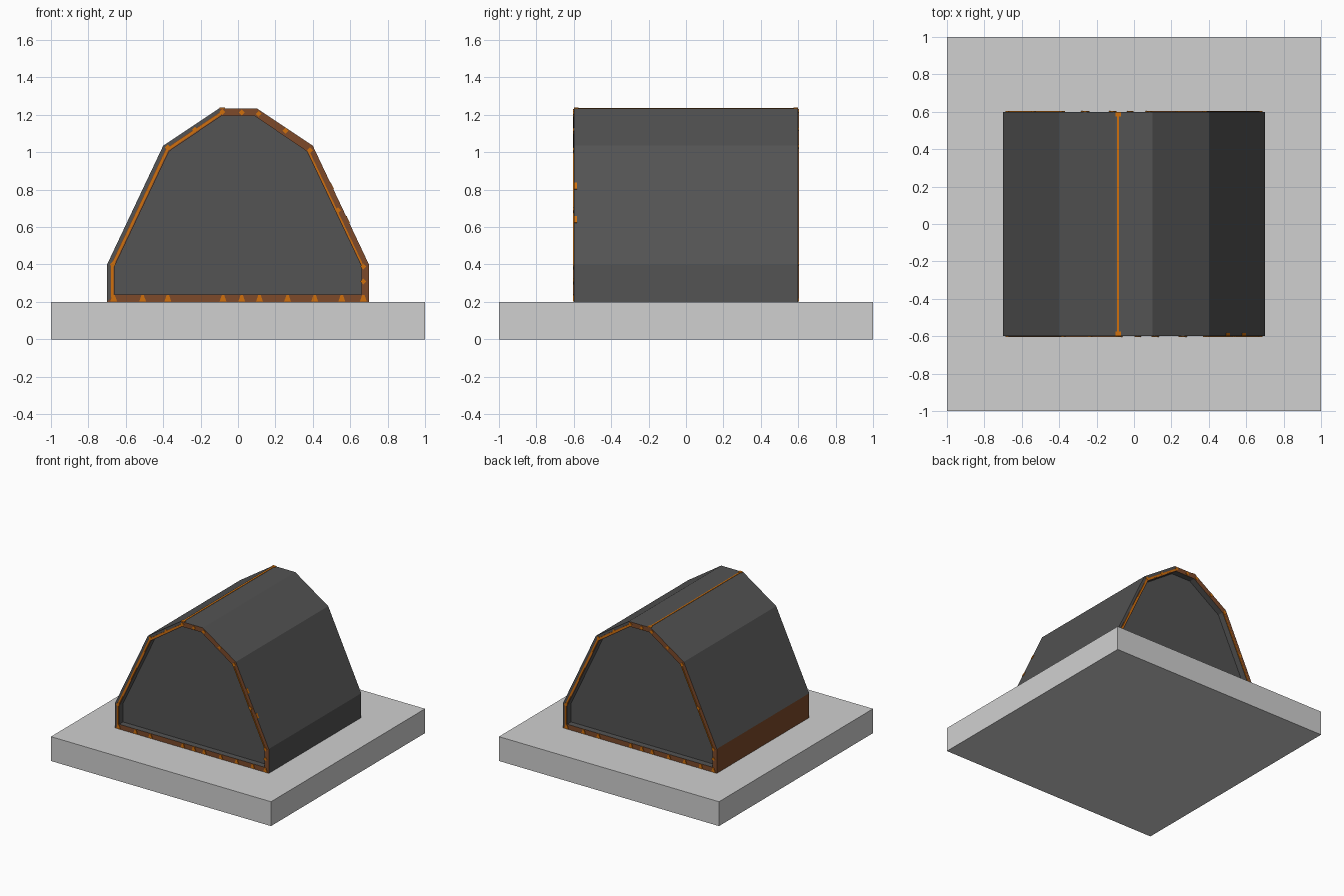
import bpy, bmesh
from mathutils import Vector

if "Cube" in bpy.data.objects:
    bpy.data.objects.remove(bpy.data.objects["Cube"])


def material(name, srgb):
    lin = [((c / 255 + 0.055) / 1.055) ** 2.4 for c in srgb]
    m = bpy.data.materials.new(name)
    m.diffuse_color = (*lin, 1)
    m.use_nodes = True
    m.node_tree.nodes["Principled BSDF"].inputs["Base Color"].default_value = m.diffuse_color
    return m


STONE = material("light grey", (208, 208, 208))
DARK = material("dark grey", (83, 83, 83))
BROWN = material("rust brown", (125, 74, 42))
ORANGE = material("orange", (208, 112, 12))


def finish(bm, name, mats):
    bmesh.ops.recalc_face_normals(bm, faces=bm.faces)
    me = bpy.data.meshes.new(name)
    bm.to_mesh(me)
    bm.free()
    for m in mats:
        me.materials.append(m)
    ob = bpy.data.objects.new(name, me)
    bpy.context.collection.objects.link(ob)
    return ob


# base slab
bm = bmesh.new()
bmesh.ops.create_cube(bm, size=1)
bmesh.ops.scale(bm, vec=(2, 2, 0.2), verts=bm.verts)
bmesh.ops.translate(bm, vec=(0, 0, 0.1), verts=bm.verts)
finish(bm, "base_slab", [STONE])

# outer and inner outlines of the arched body, from bottom right round to bottom left
half_out = [(0.7, 0.2), (0.7, 0.4), (0.4, 1.035), (0.1, 1.235)]
half_in = [(0.66, 0.24), (0.66, 0.39), (0.368, 1.005), (0.088, 1.195)]
mirror = lambda h: h + [(-x, z) for x, z in reversed(h)]
OUT, INN = mirror(half_out), mirror(half_in)
N = len(OUT)
Y, DEPTH = 0.6, 0.05


def end_point(p, s, y=Y):
    """Front end for s = 1, the same turned half round for s = -1."""
    return Vector((s * p[0], -s * y, p[1]))


# arched body with a recessed panel in each end
bm = bmesh.new()
rings = {}
for s in (1, -1):
    outer = [bm.verts.new(end_point(p, s)) for p in OUT]
    inner = [bm.verts.new(end_point(p, s)) for p in INN]
    deep = [bm.verts.new(end_point(p, s, Y - DEPTH)) for p in INN]
    rings[s] = outer
    for i in range(N):
        j = (i + 1) % N
        rim = bm.faces.new((outer[i], outer[j], inner[j], inner[i]))
        rim.material_index = 1 if i in (0, 1, 2, 3, 7) else 0
        bm.faces.new((inner[i], inner[j], deep[j], deep[i]))
    bm.faces.new(deep)
back = rings[-1][::-1]
for i in range(N):
    j = (i + 1) % N
    f = bm.faces.new((rings[1][i], rings[1][j], back[j], back[i]))
    if i == 6:  # low wall on the left
        f.material_index = 1
finish(bm, "arched_body", [DARK, BROWN])


def plate(bm, pts, normal, t=0.003):
    """Thin plate standing on a surface."""
    n = Vector(normal).normalized() * t
    low = [bm.verts.new(Vector(p) - n * 0.3) for p in pts]
    top = [bm.verts.new(Vector(p) + n) for p in pts]
    bm.faces.new(low[::-1])
    bm.faces.new(top)
    for i in range(len(pts)):
        j = (i + 1) % len(pts)
        bm.faces.new((low[i], low[j], top[j], top[i]))


def rim_strip(bm, i, a, b, s, t):
    """Strip along rim side i, from share a to share b of its width."""
    mix = lambda k, f: Vector(OUT[k]).lerp(Vector(INN[k]), f)
    pts = [mix(i, a), mix(i + 1, a), mix(i + 1, b), mix(i, b)]
    plate(bm, [end_point(p, s) for p in pts], (0, -s, 0), t)


# brown inner band and glowing lines on the rims
bands, lines = bmesh.new(), bmesh.new()
for s in (1, -1):
    for i in (4, 5, 6):
        rim_strip(bands, i, 0.45, 1, s, 0.002)
        rim_strip(lines, i, 0.55, 0.85, s, 0.004)
    rim_strip(lines, 1, 0.7, 0.9, s, 0.004)
finish(bands, "rim_band", [BROWN])
finish(lines, "rim_line", [ORANGE])

# small orange spots round the rims
bm = bmesh.new()
spots = [(0.67, 0.31), (0.67, 0.39), (0.535, 0.69), (0.385, 1.01), (0.255, 1.115),
         (0.11, 1.205), (0.02, 1.213), (-0.085, 1.215), (-0.23, 1.12),
         (-0.375, 1.025), (-0.67, 0.4)]
feet = [-0.665, -0.51, -0.375, -0.08, 0.02, 0.115, 0.265, 0.41, 0.555, 0.67]
for s in (1, -1):
    for x, z in spots:
        r = 0.016
        pts = [(x - r, z), (x, z - r), (x + r, z), (x, z + r)]
        plate(bm, [end_point(p, s) for p in pts], (0, -s, 0), 0.005)
    for x in feet:
        pts = [(x - 0.018, 0.203), (x + 0.018, 0.203), (x + 0.006, 0.238), (x - 0.006, 0.238)]
        plate(bm, [end_point(p, s) for p in pts], (0, -s, 0), 0.005)
# two spots lapping over the right slope
for z in (0.64, 0.82):
    ends = [(0.7 - 0.3 * (h - 0.4) / 0.635, h) for h in (z - 0.018, z + 0.018)]
    (x0, z0), (x1, z1) = ends
    plate(bm, [(x0, -0.6, z0), (x0, -0.582, z0), (x1, -0.582, z1), (x1, -0.6, z1)],
          (0.635, 0, 0.3))
finish(bm, "rim_spots", [ORANGE])

# orange line along the ridge with a wider spot at each end
bm = bmesh.new()
for w, y0, y1 in ((0.006, -0.6, 0.6), (0.015, -0.6, -0.575), (0.015, 0.575, 0.6)):
    x = -0.085
    plate(bm, [(x - w, y0, 1.235), (x + w, y0, 1.235), (x + w, y1, 1.235), (x - w, y1, 1.235)],
          (0, 0, 1), 0.003 if w < 0.01 else 0.004)
finish(bm, "ridge_line", [ORANGE])
